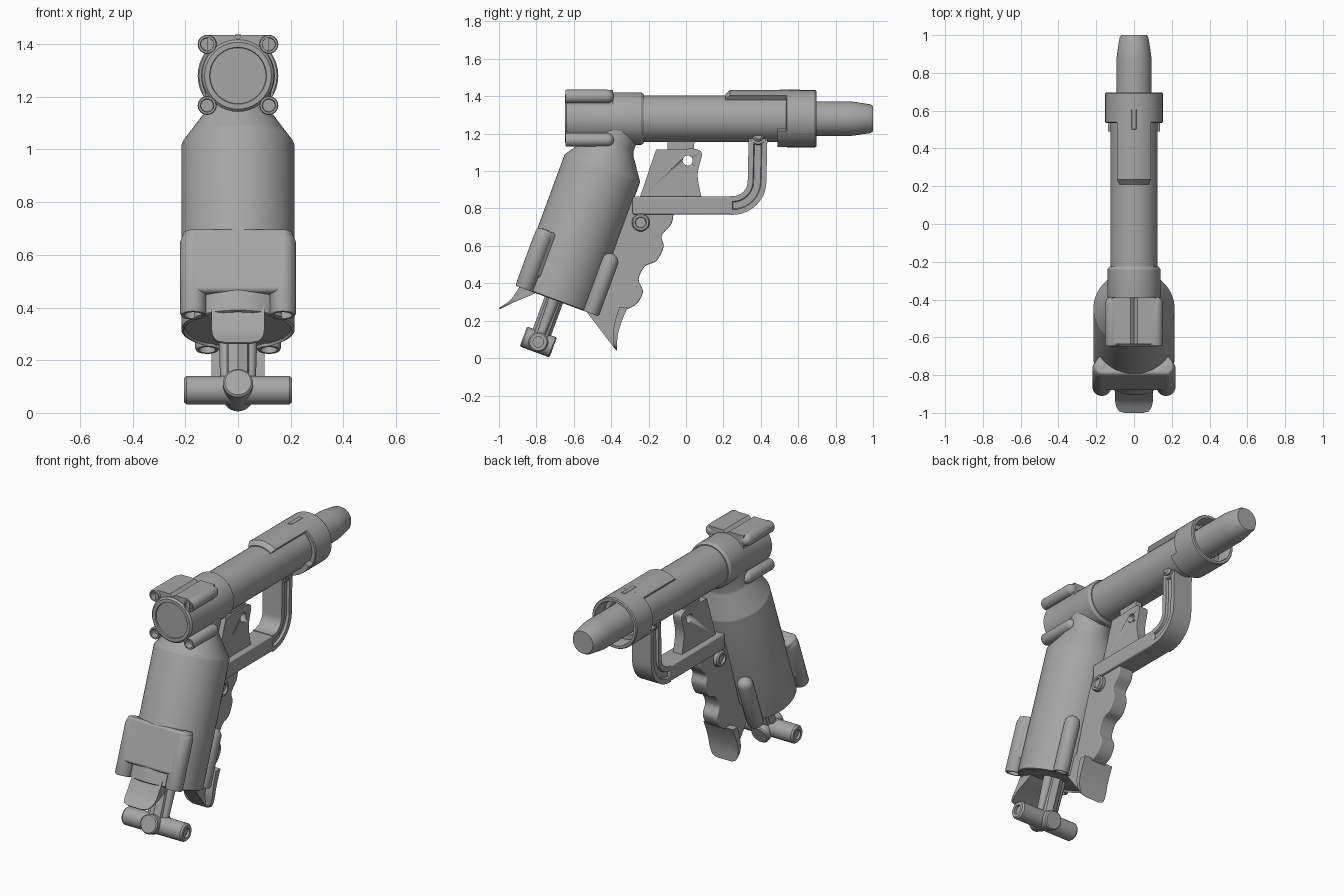
import bpy, bmesh
from math import sin, cos, pi, radians
from mathutils import Matrix, Vector

cube = bpy.data.objects.get("Cube")
if cube:
    bpy.data.objects.remove(cube, do_unlink=True)

grey = bpy.data.materials.new("plain grey")
grey.use_nodes = True
colour = (0.38, 0.38, 0.38, 1)
grey.diffuse_color = colour
grey.node_tree.nodes["Principled BSDF"].inputs["Base Color"].default_value = colour


def frame(x, y, z, at=(0, 0, 0)):
    m = Matrix((x, y, z)).transposed().to_4x4()
    m.translation = at
    return m


# Frames: barrel runs along y, the tilted handle along its own z, pins along x
X, Y, Z = Vector((1, 0, 0)), Vector((0, 1, 0)), Vector((0, 0, 1))
BARREL = frame(X, -Z, Y, (0, 0, 1.28))
UP = Vector((0, 0.346, 0.938)).normalized()
HANDLE = frame(X, UP.cross(X), UP, (0, -0.447, 1.015))
SIDE = frame(Y, Z, X)      # (y, z) outline, thickness along x
BACK = frame(X, Z, Y)      # (x, z) outline, thickness along y


def finish(name, bm, matrix, bevel=0):
    bmesh.ops.remove_doubles(bm, verts=bm.verts, dist=1e-5)
    bm.transform(matrix)
    bmesh.ops.recalc_face_normals(bm, faces=bm.faces)
    mesh = bpy.data.meshes.new(name)
    bm.to_mesh(mesh)
    bm.free()
    mesh.materials.append(grey)
    ob = bpy.data.objects.new(name, mesh)
    bpy.context.collection.objects.link(ob)
    bpy.ops.object.select_all(action='DESELECT')
    ob.select_set(True)
    bpy.context.view_layer.objects.active = ob
    bpy.ops.object.shade_smooth_by_angle(angle=radians(32))
    if bevel:
        mod = ob.modifiers.new("soft edges", 'BEVEL')
        mod.width, mod.segments, mod.limit_method = bevel, 3, 'ANGLE'
    return ob


def loft(rings, closed=True, ends=True, loop=False):
    bm = bmesh.new()
    rows = [[bm.verts.new(p) for p in ring] for ring in rings]
    m = len(rows[0])
    for a, b in zip(rows, rows[1:] + (rows[:1] if loop else [])):
        for j in range(m if closed else m - 1):
            k = (j + 1) % m
            bm.faces.new((a[j], a[k], b[k], b[j]))
    if ends and not loop:
        bm.faces.new(rows[0])
        bm.faces.new(rows[-1])
    return bm


def lathe(name, profile, matrix, closed=False, arc=None, n=40):
    a0, a1 = arc or (0, 360)
    angles = [radians(a0 + (a1 - a0) * i / n) for i in range(n + 1 if arc else n)]
    rings = [[(r * cos(a), r * sin(a), h) for r, h in profile] for a in angles]
    return finish(name, loft(rings, closed or bool(arc), True, not arc), matrix)


def prism(name, outline, d0, d1, matrix, bevel=0):
    return finish(name, loft([[(u, v, d) for u, v in outline] for d in (d0, d1)]), matrix, bevel)


def curve(points, steps=5):
    """Smooth line through the points."""
    p = [Vector(q) for q in [points[0]] + points + [points[-1]]]
    out = []
    for a, b, c, d in zip(p, p[1:], p[2:], p[3:]):
        for i in range(steps):
            t = i / steps
            out.append(tuple(0.5 * (2 * b + (c - a) * t + (2 * a - 5 * b + 4 * c - d) * t * t
                                    + (3 * b - a - 3 * c + d) * t ** 3)))
    return out + [points[-1]]


def tube(name, x, y, h0, h1, r, matrix):
    """Round-nosed tube with a hollow open end at h0."""
    nose = [(r * cos(a * pi / 12), h1 - r + r * sin(a * pi / 12)) for a in range(7)]
    lathe(name, [(0, h0 + 0.04), (r * 0.65, h0 + 0.04), (r * 0.7, h0), (r * 0.92, h0),
                 (r, h0 + 0.008)] + nose, matrix @ Matrix.Translation((x, y, 0)), n=24)


def box(x, y):
    return [(-x, y[0]), (x, y[0]), (x, y[1]), (-x, y[1])]


# Barrel, rear housing, sleeve and nozzle
lathe("barrel", [(0, -0.3), (0.124, -0.3), (0.124, 0.6), (0.105, 0.6), (0.105, 0.54), (0, 0.54)], BARREL)
lathe("rear_housing", [(0, -0.64), (0.106, -0.64), (0.108, -0.648), (0.127, -0.648), (0.137, -0.638),
                       (0.137, -0.4), (0.14, -0.385), (0.14, -0.24), (0.13, -0.225), (0, -0.225)], BARREL)
lathe("front_sleeve", [(0.12, 0.54), (0.148, 0.535), (0.153, 0.54), (0.153, 0.69), (0.148, 0.697),
                       (0.133, 0.697), (0.13, 0.69), (0.13, 0.6), (0.12, 0.6)], BARREL, closed=True)
lathe("nozzle", [(0, 0.5), (0.093, 0.5), (0.093, 0.87), (0.09, 0.9), (0.077, 0.985),
                 (0.068, 1.0), (0, 1.0)], BARREL)
lathe("top_panel", [(0.11, 0.21), (0.13, 0.21), (0.153, 0.235), (0.153, 0.55), (0.11, 0.55)],
      BARREL, arc=(-126, -54), n=14)
lathe("lower_tab", [(0.115, 0.49), (0.152, 0.49), (0.152, 0.55), (0.115, 0.55)], BARREL, arc=(26, 154), n=20)
prism("sight_blade", box(0.012, (1.4, 1.437)), 0.5, 0.61, BACK, 0.004)

# Rear plate and four corner tubes
prism("rear_top_plate", [(-0.117, 1.34), (-0.117, 1.434), (-0.018, 1.434), (0, 1.418),
                         (0.018, 1.434), (0.117, 1.434), (0.117, 1.34)], -0.635, -0.39, BACK)
for side, s in (("left", 1), ("right", -1)):
    tube("upper_tube_" + side, 0.117 * s, -0.119, -0.645, -0.385, 0.036, BARREL)
    tube("lower_tube_" + side, 0.117 * s, 0.113, -0.645, -0.385, 0.036, BARREL)
    tube("handle_rear_tube_" + side, 0.17 * s, -0.17, -0.75, -0.41, 0.05, HANDLE)
    tube("handle_front_tube_" + side, 0.117 * s, 0.21, -0.75, -0.41, 0.046, HANDLE)

# Canister handle
lathe("canister", [(0, -0.74), (0.2, -0.74), (0.205, -0.75), (0.215, -0.745), (0.215, -0.005),
                   (0.212, 0.005), (0.132, 0.12), (0.125, 0.14), (0.125, 0.28), (0, 0.28)], HANDLE, n=56)
prism("canister_rear_block", [(-0.175, -0.1), (-0.21, -0.15), (-0.21, -0.19), (-0.185, -0.219), (0.185, -0.219),
                              (0.21, -0.19), (0.21, -0.15), (0.175, -0.1)], -0.67, -0.415, HANDLE, 0.015)


# Flared tongues below the canister
def tongue(name, outer, inner):
    rows = zip(curve(outer), curve(inner))
    rings = []
    count = (len(outer) - 1) * 5
    for i, (o, q) in enumerate(rows):
        t = max(0, (i / count - 0.6) / 0.4)
        w = 0.05 + 0.05 * (1 - t * t) ** 0.5
        rings.append([(-w, *o), (w, *o), (w, *q), (-w, *q)])
    finish(name, loft(rings), Matrix())


tongue("rear_tongue", [(-0.868, 0.42), (-0.9, 0.366), (-0.943, 0.307), (-1, 0.268)],
       [(-0.756, 0.377), (-0.82, 0.34), (-0.9, 0.307), (-0.995, 0.262)])
front = [(-0.312, 0.27), (-0.344, 0.195), (-0.365, 0.12), (-0.37, 0.04)]
tongue("front_tongue", front, [(y - 0.045 + 0.01 * i, z + 0.005 * i) for i, (y, z) in enumerate(front)])
prism("front_tongue_web", [(-0.585, 0.318), (-0.385, 0.055), (-0.37, 0.12), (-0.33, 0.27), (-0.45, 0.36)],
      -0.05, 0.05, SIDE)

# Stem and cross bar
lathe("stem", [(0, -0.98), (0.052, -0.98), (0.052, -0.7), (0, -0.7)], HANDLE, n=8)
for s in (1, -1):
    lathe("stem_rib", [(0, -0.97), (0.022, -0.97), (0.03, -0.72), (0, -0.72)],
          HANDLE @ Matrix.Translation((0.045 * s, 0, 0)), n=12)
joint = HANDLE @ Matrix.Translation((0, 0, -0.99))
lathe("stem_joint", [(0, -0.085), (0.05, -0.085), (0.057, -0.078), (0.057, 0.078), (0.05, 0.085), (0, 0.085)],
      joint @ Matrix.Rotation(pi / 2, 4, 'X'), n=28)
lathe("cross_bar", [(0, -0.19), (0.028, -0.19), (0.028, -0.205), (0.046, -0.205), (0.054, -0.195),
                    (0.054, 0.195), (0.046, 0.205), (0.028, 0.205), (0.028, 0.19), (0, 0.19)],
      joint @ Matrix.Rotation(pi / 2, 4, 'Y'), n=28)

# Finger grip with scalloped edge and its side boss
scallops = curve([(-0.066, 0.773), (-0.08, 0.714), (-0.13, 0.655), (-0.12, 0.596), (-0.157, 0.521), (-0.22, 0.49),
                  (-0.253, 0.42), (-0.23, 0.356), (-0.264, 0.29), (-0.328, 0.254)])
prism("finger_grip", [(-0.3, 0.85), (-0.066, 0.85)] + scallops + [(-0.47, 0.31)], -0.05, 0.05, SIDE, 0.006)
half = [(0, 0.066), (0.027, 0.066), (0.03, 0.078), (0.042, 0.078), (0.048, 0.07)]
lathe("grip_boss", half + [(r, -h) for r, h in reversed(half)],
      SIDE @ Matrix.Translation((-0.242, 0.725, 0)), n=28)

# Trigger with three holes
trigger = prism("trigger", [(-0.25, 0.85), (-0.16, 1.115)] + curve([(0.04, 1.12), (0.085, 1.095), (0.062, 0.98),
                (0.085, 0.85)]), -0.03, 0.03, SIDE)
for y, z in ((0.009, 1.056), (-0.007, 0.987), (-0.004, 0.906)):
    cutter = lathe("hole_cutter", [(0, -0.1), (0.027, -0.1), (0.027, 0.1), (0, 0.1)],
                   SIDE @ Matrix.Translation((y, z, 0)), n=20)
    cutter.hide_render = True
    mod = trigger.modifiers.new("hole", 'BOOLEAN')
    mod.operation, mod.solver, mod.object = 'DIFFERENCE', 'EXACT', cutter
    bpy.context.view_layer.objects.active = trigger
    bpy.ops.object.modifier_apply(modifier=mod.name)
    bpy.data.objects.remove(cutter, do_unlink=True)
prism("trigger_link", [(-0.1, 1.1), (-0.1, 1.18), (0.047, 1.18), (0.04, 1.1)], -0.02, 0.02, SIDE)

# Trigger guard: flat bar, grooved bent leg and pivot
prism("guard_bar", [(-0.285, 0.768), (0.25, 0.768), (0.25, 0.863), (-0.285, 0.863)], -0.065, 0.065, SIDE, 0.008)
right = [(0.065, -0.05), (0.065, -0.022), (0.05, -0.018), (0.05, 0.018), (0.065, 0.022), (0.065, 0.05)]
section = right + [(-x, n) for x, n in reversed(right)]
path = [(0.24, 0.816, 0)] + [(0.25 + 0.13 * sin(a), 0.946 - 0.13 * cos(a), a)
                             for a in (i * pi / 20 for i in range(11))] + [(0.385, 1.18, pi / 2)]
finish("guard_leg", loft([[(x, y - n * sin(a), z + n * cos(a)) for x, n in section] for y, z, a in path]), Matrix())
half = [(0, 0.085), (0.02, 0.085), (0.032, 0.075), (0.032, 0.066), (0.045, 0.066), (0.051, 0.06)]
lathe("guard_pivot", half + [(r, -h) for r, h in reversed(half)],
      SIDE @ Matrix.Translation((0.386, 1.19, 0)), n=28)
